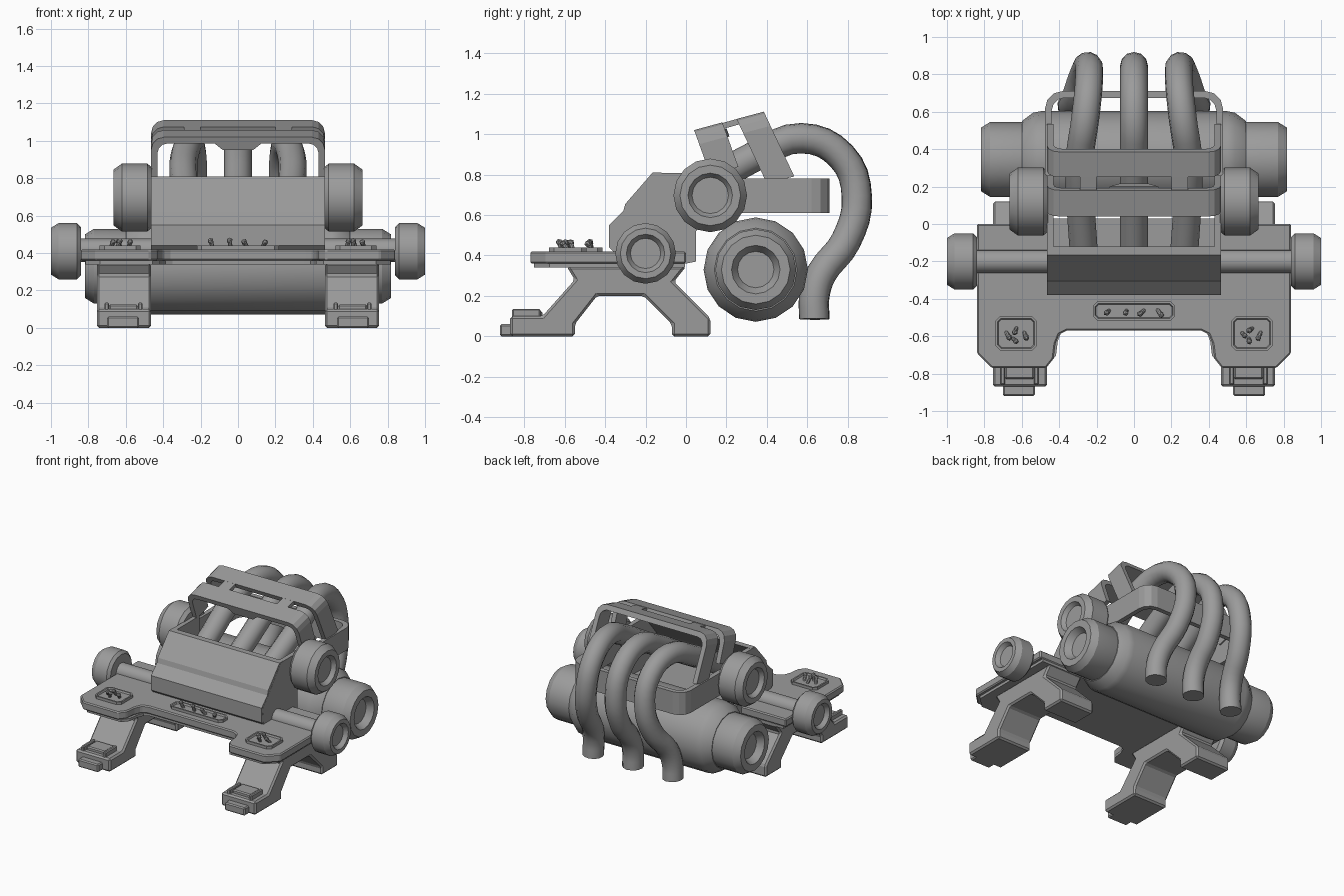
import bpy, bmesh, math, random
from mathutils import Vector, Matrix

if "Cube" in bpy.data.objects:
    bpy.data.objects.remove(bpy.data.objects["Cube"], do_unlink=True)
random.seed(4)

grey = bpy.data.materials.new("plain_grey")
grey.use_nodes = True
grey.diffuse_color = (0.33, 0.33, 0.33, 1)
grey.node_tree.nodes["Principled BSDF"].inputs["Base Color"].default_value = (0.33, 0.33, 0.33, 1)


def finish(name, bm, smooth=False, bevel=0):
    bmesh.ops.recalc_face_normals(bm, faces=bm.faces)
    me = bpy.data.meshes.new(name)
    bm.to_mesh(me)
    bm.free()
    ob = bpy.data.objects.new(name, me)
    bpy.context.collection.objects.link(ob)
    me.materials.append(grey)
    if bevel:
        mod = ob.modifiers.new("bevel", "BEVEL")
        mod.width = bevel
        mod.segments = 1
    if smooth:
        smooth_object(ob)
    return ob


def smooth_object(ob):
    bpy.ops.object.select_all(action="DESELECT")
    ob.select_set(True)
    bpy.context.view_layer.objects.active = ob
    bpy.ops.object.shade_smooth_by_angle(angle=math.radians(31))


def prism(name, points, place, push, bevel=0):
    """Outline mapped into space by place(a, b), then pushed along a vector."""
    bm = bmesh.new()
    face = bm.faces.new([bm.verts.new(place(*p)) for p in points])
    new = bmesh.ops.extrude_face_region(bm, geom=[face])["geom"]
    bmesh.ops.translate(bm, verts=[v for v in new if isinstance(v, bmesh.types.BMVert)], vec=Vector(push))
    return finish(name, bm, bevel=bevel)


def side_prism(name, points, x0, x1, bevel=0):
    return prism(name, points, lambda y, z: (x0, y, z), (x1 - x0, 0, 0), bevel)


def box(name, lo, hi, bevel=0):
    rect = [(lo[1], lo[2]), (hi[1], lo[2]), (hi[1], hi[2]), (lo[1], hi[2])]
    return side_prism(name, rect, lo[0], hi[0], bevel)


def turned(name, profile, y, z, s=1, sides=16):
    """Lathe (x, radius) pairs round an axis parallel to x."""
    bm = bmesh.new()
    verts = [bm.verts.new((s * x, y, z + r)) for x, r in profile]
    edges = [bm.edges.new(e) for e in zip(verts, verts[1:])]
    bmesh.ops.spin(bm, geom=verts + edges, cent=(0, y, z), axis=(1, 0, 0),
                   angle=math.tau, steps=sides, use_duplicate=False)
    bmesh.ops.remove_doubles(bm, verts=bm.verts, dist=0.0005)
    return finish(name, bm, smooth=True)


def mirrored(half):
    return half + [(-x, v) for x, v in reversed(half)]


def u_band(w, r, t, depth):
    """Outline of a U-shaped strap: half width, corner radius, thickness, leg length."""
    def arc(w, r, top):
        corner = [(w - r + r * math.cos(a), top + r - r * math.sin(a))
                  for a in (0, math.pi / 6, math.pi / 3, math.pi / 2)]
        return mirrored([(w, depth)] + corner)
    return arc(w, r, 0) + arc(w - t, r - t * 0.6, t)[::-1]


# Deck
deck = mirrored([(0.84, 0), (0.84, -0.69), (0.76, -0.77), (0.47, -0.77), (0.43, -0.72),
                 (0.42, -0.64), (0.4, -0.59), (0.36, -0.57)])
prism("deck", deck, lambda x, y: (x, y, 0.36), (0, 0, 0.06), bevel=0.008)
prism("deck_underside", [(x * 0.97, y * 0.97 - 0.005) for x, y in deck],
      lambda x, y: (x, y, 0.34), (0, 0, 0.02))

# Hood: sloped front shell and side walls, open at the top
front = [(-0.36, 0.42), (-0.38, 0.44), (-0.38, 0.55), (-0.31, 0.62), (-0.3, 0.655), (-0.165, 0.81)]
side_prism("hood_front", front + [(-0.12, 0.81), (-0.26, 0.64), (-0.33, 0.53), (-0.33, 0.42)], -0.464, 0.464)
box("hood_floor", (-0.44, -0.34, 0.38), (0.44, 0.03, 0.43))

leg_outline = [(-0.87, 0), (-0.87, 0.1), (-0.71, 0.1), (-0.55, 0.28), (-0.59, 0.345), (0.0, 0.345),
               (-0.06, 0.27), (0.12, 0.09), (0.12, 0), (-0.07, 0), (-0.07, 0.06), (-0.21, 0.2),
               (-0.44, 0.2), (-0.55, 0.06), (-0.55, 0)]
wall = [(-0.36, 0.42), (-0.37, 0.54), (-0.3, 0.62), (-0.15, 0.808), (0.15, 0.808),
        (0.15, 0.61), (0.05, 0.52), (0.05, 0.37), (-0.05, 0.35), (-0.33, 0.37)]

for s, side in ((1, "left"), (-1, "right")):
    side_prism(side + "_hood_wall", wall, s * 0.43, s * 0.465)

    # Legs and feet
    side_prism(side + "_leg", leg_outline, s * 0.465, s * 0.755, bevel=0.012)
    for x in (0.51, 0.69):
        box(side + "_foot_rib", (s * x, -0.86, 0.09), (s * (x + 0.025), -0.72, 0.135), 0.006)
    box(side + "_foot_block", (s * 0.535, -0.83, 0.09), (s * 0.69, -0.71, 0.125), 0.008)
    box(side + "_toe", (s * 0.53, -0.92, 0), (s * 0.7, -0.85, 0.06), 0.008)

    # Wheels and axle
    turned(side + "_front_wheel", [(0.84, 0), (0.84, 0.13), (0.86, 0.15), (0.96, 0.15), (1, 0.125),
                                   (1, 0.095), (0.97, 0.075), (0.97, 0)], -0.2, 0.41, s)
    turned(side + "_axle", [(0.4, 0), (0.4, 0.062), (0.85, 0.062), (0.85, 0)], -0.2, 0.415, s)
    turned(side + "_middle_wheel", [(0.46, 0), (0.46, 0.16), (0.485, 0.182), (0.62, 0.182), (0.665, 0.15),
                                    (0.665, 0.11), (0.635, 0.09), (0.635, 0)], 0.12, 0.697, s)
    turned(side + "_drum_cap", [(0.56, 0), (0.56, 0.19), (0.6, 0.2), (0.77, 0.2), (0.818, 0.17),
                                (0.818, 0.12), (0.77, 0.09), (0.77, 0)], 0.345, 0.33, s)

    # Links joining the two hoops
    prism(side + "_hoop_link", [(0.17, 1.052), (0.27, 1.08), (0.27, 1.05), (0.17, 1.022)],
          lambda y, z: (s * 0.2, y, z), (s * 0.09, 0, 0))

# Large drum
turned("drum", [(-0.6, 0), (-0.6, 0.205), (-0.54, 0.25), (-0.5, 0.258), (0.5, 0.258),
                (0.54, 0.25), (0.6, 0.205), (0.6, 0)], 0.345, 0.33)

# Cage: rear strap and two tilted hoops
prism("rear_strap", u_band(0.475, 0.09, 0.035, 0.6), lambda x, d: (x, 0.71 - d, 0.61), (0, 0, 0.17))
prism("front_hoop", u_band(0.465, 0.07, 0.035, 0.22),
      lambda x, d: (x, 0.04 + 0.36 * d, 1.02 - d), (0, 0.14, 0.038))
prism("rear_hoop", u_band(0.465, 0.07, 0.035, 0.32),
      lambda x, d: (x, 0.25 + 0.47 * d, 1.075 - d), (0, 0.135, 0.036))
prism("hoop_block", mirrored([(0.13, 0.03), (0.08, 0.07)]),
      lambda x, d: (x, 0.04 + 0.36 * d, 1.02 - d), (0, 0.15, 0.038))

# Bent pipes: (y, z, sideways position)
path = [(-0.13, 0.62, 0.27), (0.1, 0.75, 0.285), (0.35, 0.895, 0.29), (0.57, 0.98, 0.26), (0.77, 0.89, 0.24),
        (0.845, 0.69, 0.245), (0.79, 0.47, 0.275), (0.67, 0.31, 0.315), (0.635, 0.2, 0.33), (0.635, 0.085, 0.335)]
for s, side in ((-1, "right"), (0, "middle"), (1, "left")):
    cu = bpy.data.curves.new(side + "_pipe", "CURVE")
    cu.dimensions = "3D"
    cu.bevel_depth = 0.075
    cu.bevel_resolution = 4
    cu.resolution_u = 4
    cu.use_fill_caps = True
    sp = cu.splines.new("BEZIER")
    sp.bezier_points.add(len(path) - 1)
    for p, (y, z, x) in zip(sp.bezier_points, path):
        p.co = (s * x, y, z)
        p.handle_left_type = p.handle_right_type = "AUTO"
    ob = bpy.data.objects.new(side + "_pipe", cu)
    bpy.context.collection.objects.link(ob)
    cu.materials.append(grey)
    bpy.ops.object.select_all(action="DESELECT")
    ob.select_set(True)
    bpy.context.view_layer.objects.active = ob
    bpy.ops.object.convert(target="MESH")
    smooth_object(bpy.context.view_layer.objects.active)


# Control pads with small tilted levers
def pad(name, cx, cy, w, d, spots):
    bm = bmesh.new()
    c = 0.025
    ring = [(w, d - c), (w - c, d), (c - w, d), (-w, d - c), (-w, c - d), (c - w, -d), (w - c, -d), (w, c - d)]
    face = bm.faces.new([bm.verts.new((cx + x, cy + y, 0.415)) for x, y in ring])
    new = bmesh.ops.extrude_face_region(bm, geom=[face])["geom"]
    bmesh.ops.translate(bm, verts=[v for v in new if isinstance(v, bmesh.types.BMVert)], vec=(0, 0, 0.025))
    top = [f for f in new if isinstance(f, bmesh.types.BMFace)]
    bmesh.ops.inset_region(bm, faces=top, thickness=0.012)
    bmesh.ops.inset_region(bm, faces=top, thickness=0.006, depth=-0.012)
    finish(name, bm)
    for x, y in spots:
        bm = bmesh.new()
        tilt = Matrix.Rotation(random.uniform(-0.6, 0.6), 4, "Y") @ Matrix.Rotation(random.uniform(0.2, 0.7), 4, "X")
        spot = Matrix.Translation((cx + x, cy + y, 0.43)) @ tilt
        bmesh.ops.create_cone(bm, cap_ends=True, segments=8, radius1=0.01, radius2=0.012, depth=0.05,
                              matrix=spot @ Matrix.Translation((0, 0, 0.012)))
        bmesh.ops.create_icosphere(bm, subdivisions=1, radius=0.017, matrix=spot @ Matrix.Translation((0, 0, 0.038)))
        finish(name + "_lever", bm)


pad("centre_pad", 0, -0.465, 0.22, 0.052, [(x, 0) for x in (-0.135, -0.04, 0.05, 0.13)])
for s, side in ((1, "left"), (-1, "right")):
    pad(side + "_pad", s * 0.63, -0.585, 0.11, 0.092,
        [(-0.05, 0), (-0.015, -0.03), (0, 0.025), (0.045, 0)])
